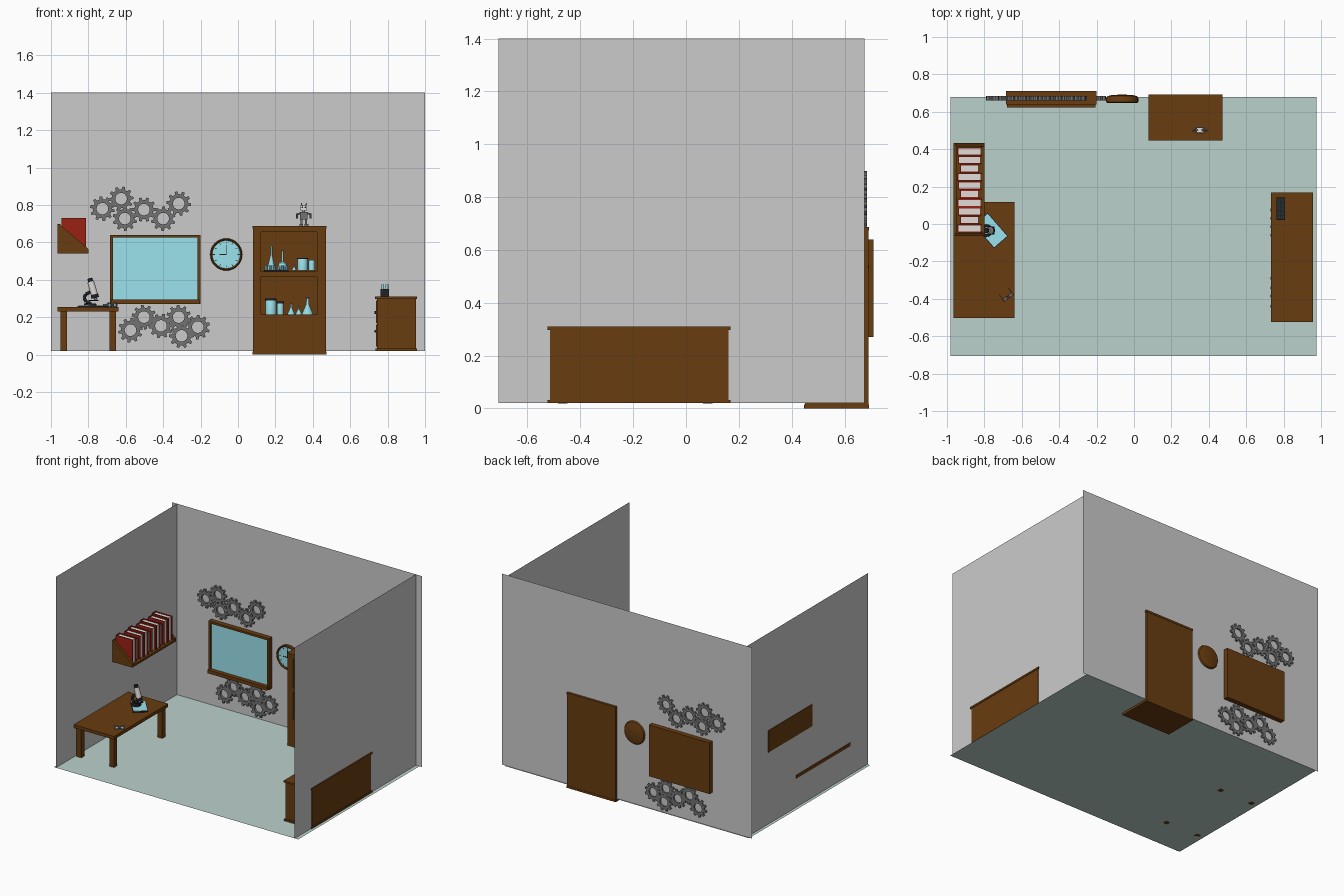
import bpy, bmesh
from math import sin, cos, pi, radians
from mathutils import Matrix, Vector

if "Cube" in bpy.data.objects:
    bpy.data.objects.remove(bpy.data.objects["Cube"])


def material(name, r, g, b):
    m = bpy.data.materials.new(name)
    m.diffuse_color = (r, g, b, 1)
    m.use_nodes = True
    m.node_tree.nodes["Principled BSDF"].inputs["Base Color"].default_value = m.diffuse_color
    return m


WOOD = material("wood", .14, .045, .005)
GLASS = material("pale_blue", .33, .76, .84)
RED = material("red", .33, .015, .006)
FLOOR = material("floor_tint", .50, .64, .60)
METAL = material("dark_metal", .17, .17, .17)
BLACK = material("black", .015, .016, .02)
PAPER = material("paper", .75, .72, .70)


def finish(name, bm, mat=None, matrix=None, smooth=False):
    bmesh.ops.remove_doubles(bm, verts=bm.verts, dist=1e-5)
    bmesh.ops.recalc_face_normals(bm, faces=bm.faces)
    me = bpy.data.meshes.new(name)
    bm.to_mesh(me)
    bm.free()
    if smooth:
        me.shade_smooth()
        me.set_sharp_from_angle(angle=radians(35))
    if mat:
        me.materials.append(mat)
    ob = bpy.data.objects.new(name, me)
    bpy.context.collection.objects.link(ob)
    if matrix is not None:
        ob.matrix_world = matrix
    return ob


def box(name, x, y, z, mat=None, matrix=None):
    bm = bmesh.new()
    bmesh.ops.create_cube(bm, size=1)
    for v in bm.verts:
        v.co = [(lo + hi) / 2 + c * (hi - lo) for c, (lo, hi) in zip(v.co, (x, y, z))]
    return finish(name, bm, mat, matrix)


def sheet(name, pts, mat=None):
    bm = bmesh.new()
    bm.faces.new([bm.verts.new(p) for p in pts])
    return finish(name, bm, mat)


def prism_y(name, pts, y0, y1, mat):
    bm = bmesh.new()
    f = bm.faces.new([bm.verts.new((x, y0, z)) for x, z in pts])
    new = bmesh.ops.extrude_face_region(bm, geom=[f], use_keep_orig=True)["geom"]
    bmesh.ops.translate(bm, vec=(0, y1 - y0, 0), verts=[g for g in new if isinstance(g, bmesh.types.BMVert)])
    return finish(name, bm, mat)


def lathe(name, profile, mat, matrix, segs=20):
    bm = bmesh.new()
    vs = [bm.verts.new((r, 0, z)) for r, z in profile]
    es = [bm.edges.new(p) for p in zip(vs, vs[1:])]
    bmesh.ops.spin(bm, geom=vs + es, cent=(0, 0, 0), axis=(0, 0, 1), angle=2 * pi, steps=segs)
    return finish(name, bm, mat, matrix, True)


def rod(name, a, b, r, mat, segs=14):
    a, b = Vector(a), Vector(b)
    d = b - a
    mx = Matrix.Translation(a) @ d.to_track_quat('Z', 'Y').to_matrix().to_4x4()
    return lathe(name, [(0, 0), (r, 0), (r, d.length), (0, d.length)], mat, mx, segs)


def gear(name, cx, cz, turn, teeth=10):
    bm = bmesh.new()
    rings = []
    for i in range(teeth):
        for t, r in ((0, .051), (.42, .051), (.54, .066), (.88, .066)):
            a = 2 * pi * (i + t) / teeth + turn
            rings.append([bm.verts.new((cx + q * cos(a), y, cz + q * sin(a)))
                          for q, y in ((r, .66), (r, .685), (.031, .685), (.031, .66))])
    for p, q in zip(rings, rings[1:] + rings[:1]):
        for k in range(4):
            bm.faces.new((p[k], q[k], q[(k + 1) % 4], p[(k + 1) % 4]))
    finish(name, bm, METAL)


# room shell
sheet("floor", [(-.98, -.705, .018), (.975, -.705, .018), (.975, .68, .018), (-.98, .68, .018)], FLOOR)
sheet("back_wall", [(-1, .675, .02), (1, .675, .02), (1, .675, 1.4), (-1, .675, 1.4)])
for side, x in (("left", -.96), ("right", .95)):
    sheet(side + "_wall", [(x, -.71, .02), (x, .675, .02), (x, .675, 1.4), (x, -.71, 1.4)])

# work table
box("table_top", (-.965, -.64), (-.503, .117), (.23, .253), WOOD)
for x in (-.95, -.688):
    for y in (-.485, .065):
        box("table_leg", (x, x + .036), (y, y + .036), (.018, .232), WOOD)

# wall shelf with sloped ends and books
slope = [(-.965, .54), (-.80, .54), (-.80, .565), (-.955, .697), (-.965, .697)]
for y in (-.065, .415):
    prism_y("shelf_end", slope, y, y + .018, WOOD)
box("shelf_base", (-.965, -.80), (-.05, .42), (.54, .556), WOOD)
box("shelf_back", (-.965, -.95), (-.05, .42), (.54, .697), WOOD)
for i in range(10):
    y = -.046 + i * .0458
    d, h = ((0, 0), (.014, .025), (.004, .008))[i % 3]
    x0, x1, top = -.945 + d, -.812 - d, .73 - h
    box("book_spine", (x0, x0 + .006), (y, y + .044), (.556, top), RED)
    for c in (y, y + .038):
        box("book_cover", (x0, x1), (c, c + .006), (.556, top), RED)
    box("book_pages", (x0 + .006, x1 - .006), (y + .006, y + .038), (.558, top - .006), PAPER)

# wall board
box("board_back", (-.685, -.20), (.675, .71), (.27, .64), WOOD)
for x in (-.685, -.217):
    box("board_frame_side", (x, x + .017), (.64, .68), (.27, .64), WOOD)
box("board_frame_top", (-.685, -.20), (.64, .68), (.625, .64), WOOD)
box("board_tray", (-.68, -.205), (.622, .68), (.27, .295), WOOD)
box("board_panel", (-.67, -.215), (.652, .68), (.293, .627), GLASS)

# wall clock
clock = Matrix.Translation((-.063, 0, .535)) @ Matrix.Rotation(-pi / 2, 4, 'X')
lathe("clock_case", [(0, .692), (.055, .69), (.078, .684), (.086, .672), (.086, .652), (.081, .647),
                     (.075, .652), (.074, .662), (0, .662)], WOOD, clock, 32)
lathe("clock_face", [(0, .657), (.0755, .657), (.0755, .662), (0, .662)], GLASS, clock, 32)
for i in range(12):
    turn = Matrix.Translation((-.063, 0, .535)) @ Matrix.Rotation(i * pi / 6, 4, 'Y')
    box("clock_tick", (-.0015, .0015), (.655, .658), (.059, .07), BLACK, turn)
box("clock_long_hand", (-.0645, -.0615), (.653, .657), (.535, .585), BLACK)
box("clock_short_hand", (-.098, -.0615), (.653, .657), (.5335, .5365), BLACK)

# decorative gears
spots = [(-.725, .78), (-.625, .833), (-.605, .727), (-.503, .775), (-.40, .727), (-.317, .807),
         (-.575, .13), (-.503, .20), (-.412, .153), (-.317, .20), (-.302, .10), (-.215, .147)]
for i, (x, z) in enumerate(spots):
    gear("wall_gear", x, z, i * .27)

# tall cabinet
for x0, x1 in ((.08, .123), (.422, .47)):
    box("cabinet_side", (x0, x1), (.45, .69), (0, .685), WOOD)
box("cabinet_back", (.12, .425), (.665, .69), (0, .685), WOOD)
for z0, z1 in ((0, .214), (.417, .445), (.655, .68)):
    box("cabinet_shelf", (.12, .425), (.45, .67), (z0, z1), WOOD)
box("cabinet_top", (.078, .472), (.447, .692), (.673, .687), WOOD)
box("cabinet_base", (.078, .472), (.447, .692), (0, .015), WOOD)


# glassware: conical flasks, round flasks and jars
def glassware(kind, x, y, z, r, h):
    shapes = {"cone_flask": [(0, 0), (r, 0), (r, .06 * h), (r * .25, .62 * h), (r * .25, .95 * h),
                             (r * .36, h), (0, h)],
              "round_flask": [(0, 0), (r * .5, 0), (r * .9, r * .5), (r, r), (r * .8, r * 1.6),
                              (r * .25, r * 2), (r * .22, h * .96), (r * .33, h), (0, h)],
              "jar": [(0, 0), (r, 0), (r, h * .9), (r * .92, h), (0, h)]}
    lathe(kind, shapes[kind], GLASS, Matrix.Translation((x, y, z)))


for item in [("cone_flask", .178, .53, .45, .022, .13), ("round_flask", .238, .55, .45, .024, .105),
             ("cone_flask", .30, .54, .45, .012, .035), ("jar", .345, .54, .45, .028, .06),
             ("jar", .395, .55, .45, .017, .055), ("jar", .176, .54, .214, .029, .075),
             ("jar", .226, .52, .214, .018, .06), ("cone_flask", .284, .52, .214, .02, .06),
             ("cone_flask", .325, .50, .214, .018, .045), ("cone_flask", .372, .53, .214, .03, .09)]:
    glassware(*item)
for x, y, z, r, h in ((.176, .54, .289, .031, .012), (.226, .52, .274, .02, .01), (.345, .54, .51, .03, .006)):
    rod("jar_lid", (x, y, z), (x, y, z + h), r, BLACK)
box("glass_stand", (.14, .27), (.49, .515), (.445, .452), BLACK)
for i in range(6):
    rod("small_vial", (.15 + i * .022, .502, .452), (.15 + i * .022, .502, .475), .007, GLASS, 10)

# toy robot on the cabinet
cx, cy = .352, .503
box("robot_body", (cx - .02, cx + .02), (cy - .015, cy + .015), (.722, .762), METAL)
box("robot_head", (cx - .017, cx + .017), (cy - .014, cy + .014), (.77, .798), PAPER)
rod("robot_neck", (cx, cy, .76), (cx, cy, .772), .007, METAL)
for s in (-1, 1):
    rod("robot_eye", (cx + s * .008, cy - .017, .787), (cx + s * .008, cy - .01, .787), .0045, BLACK)
    rod("robot_antenna", (cx + s * .01, cy, .797), (cx + s * .014, cy, .81), .002, BLACK)
    rod("robot_upper_arm", (cx + s * .018, cy, .755), (cx + s * .036, cy, .75), .005, METAL)
    rod("robot_forearm", (cx + s * .036, cy, .753), (cx + s * .036, cy - .004, .728), .005, METAL)
    box("robot_leg", (cx + s * .012 - .005, cx + s * .012 + .005), (cy - .006, cy + .006), (.692, .725), METAL)
    box("robot_foot", (cx + s * .014 - .01, cx + s * .014 + .01), (cy - .018, cy + .013), (.686, .697), METAL)

# side counter with drawers
box("counter_body", (.742, .953), (-.515, .16), (.025, .30), WOOD)
box("counter_top", (.733, .957), (-.525, .168), (.297, .31), WOOD)
box("counter_base", (.735, .957), (-.525, .168), (.02, .032), WOOD)
for y in (-.505, -.338, -.17, -.003):
    for z0, z1 in ((.042, .16), (.17, .288)):
        box("drawer_front", (.737, .745), (y, y + .153), (z0, z1), WOOD)
for y in (.075, .03, -.015, -.06, -.29, -.34, -.385, -.44):
    for z in (.125, .225):
        rod("drawer_knob", (.729, y, z), (.74, y, z), .007, BLACK, 12)

# test tube rack
for z in (.311, .345):
    box("rack_plate", (.762, .808), (.022, .142), (z, z + .006), BLACK)
for y in (.022, .137):
    box("rack_end", (.762, .808), (y, y + .005), (.311, .35), BLACK)
for x in (.774, .796):
    for i in range(5):
        y = .036 + i * .0225
        lathe("test_tube", [(0, .317), (.005, .32), (.0075, .326), (.0075, .375), (.005, .375), (.005, .35),
                            (0, .35)], GLASS, Matrix.Translation((x, y, 0)), 12)

# microscope on its plate
plate = Matrix.Translation((-.765, -.035, 0)) @ Matrix.Rotation(radians(-49), 4, 'Z')
box("microscope_plate_rim", (-.083, .083), (-.05, .05), (.253, .26), BLACK, plate)
box("microscope_plate", (-.079, .079), (-.046, .046), (.255, .263), GLASS, plate)
my = -.035
lathe("microscope_foot", [(0, .262), (.034, .262), (.032, .272), (0, .274)], BLACK,
      Matrix.Translation((-.79, my, 0)))
arm = [(-.785, .272), (-.812, .282), (-.823, .302), (-.815, .322), (-.79, .335)]
for (xa, za), (xb, zb) in zip(arm, arm[1:]):
    rod("microscope_arm", (xa, my, za), (xb, my, zb), .009, BLACK)
box("microscope_stage", (-.80, -.745), (my - .022, my + .022), (.285, .291), BLACK)
rod("microscope_tube", (-.788, my, .39), (-.766, my, .315), .019, PAPER)
rod("microscope_eyepiece", (-.793, my, .408), (-.787, my, .388), .014, BLACK)
rod("microscope_collar", (-.768, my, .322), (-.763, my, .303), .021, BLACK)
rod("microscope_lens", (-.763, my, .303), (-.759, my, .292), .009, METAL)

# goggles on the table
gog = Matrix.Translation((-.678, -.385, .265)) @ Matrix.Rotation(radians(35), 4, 'Z')
for s in (-1, 1):
    side = gog @ Matrix.Translation((s * .018, 0, 0)) @ Matrix.Rotation(pi / 2, 4, 'X')
    lathe("goggle_ring", [(.009, 0), (.014, 0), (.014, .014), (.009, .014), (.009, 0)], METAL, side, 16)
    lathe("goggle_lens", [(0, .006), (.0095, .006)], GLASS, side, 16)
    box("goggle_strap", (s * .03 - .002, s * .03 + .002), (-.008, .032), (-.006, .006), METAL, gog)
box("goggle_bridge", (-.006, .006), (-.009, -.003), (-.004, .004), METAL, gog)
